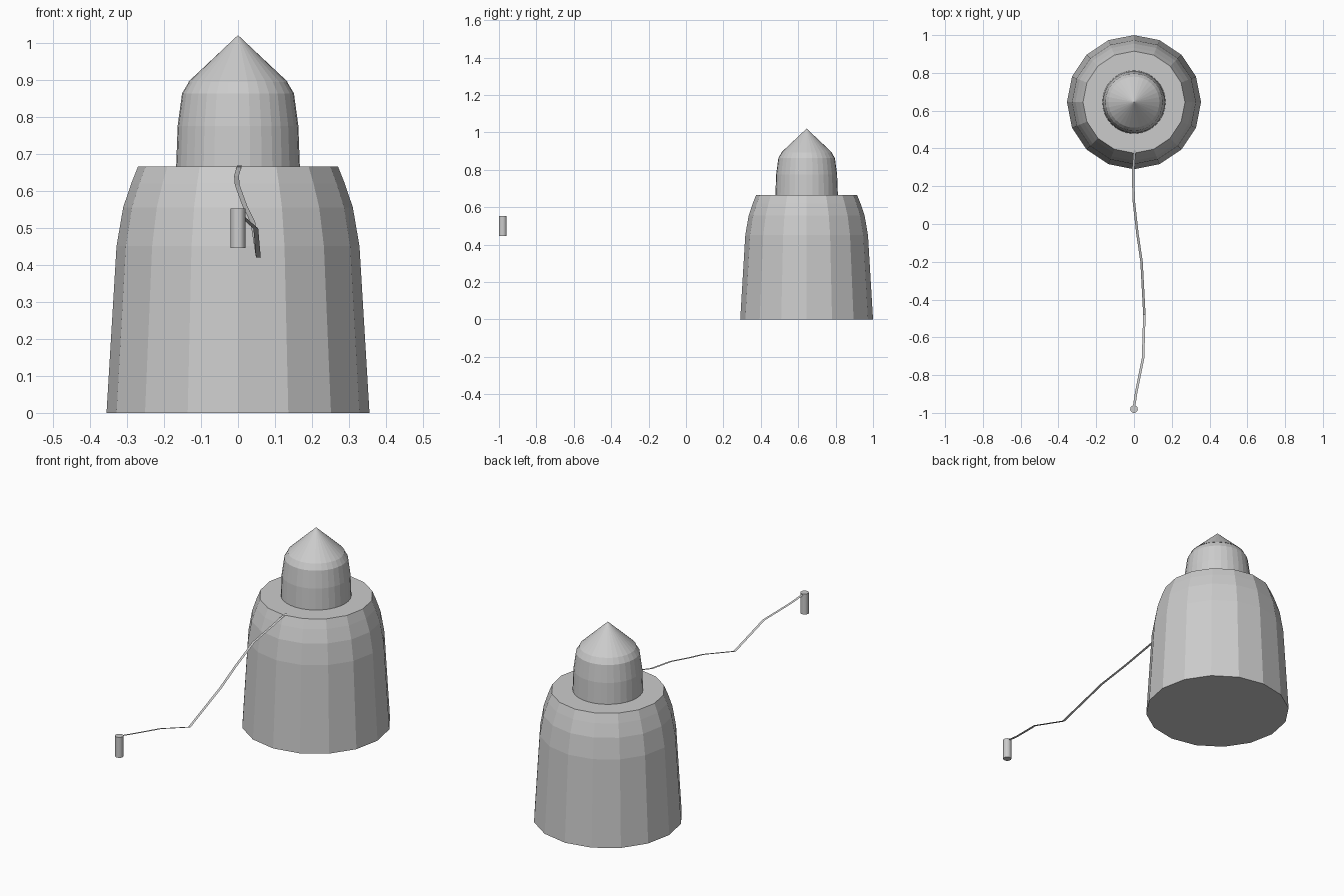
import bpy, bmesh
from math import cos, sin, pi

if "Cube" in bpy.data.objects:
    bpy.data.objects.remove(bpy.data.objects["Cube"])

CENTRE_Y = 0.645


def make_object(name, bm):
    mesh = bpy.data.meshes.new(name)
    bm.to_mesh(mesh)
    bm.free()
    obj = bpy.data.objects.new(name, mesh)
    bpy.context.collection.objects.link(obj)
    return obj


def lathe(name, profile, sides, y):
    """Revolve (radius, z) points around a vertical axis; caps both ends."""
    bm = bmesh.new()
    rings = []
    for r, z in profile:
        if r == 0:
            rings.append([bm.verts.new((0, y, z))])
        else:
            rings.append([bm.verts.new((r * cos(2 * pi * i / sides),
                                        y + r * sin(2 * pi * i / sides), z))
                          for i in range(sides)])
    for low, high in zip(rings, rings[1:]):
        for i in range(sides):
            j = (i + 1) % sides
            if len(high) == 1:
                bm.faces.new((low[i], low[j], high[0]))
            else:
                bm.faces.new((low[i], low[j], high[j], high[i]))
    bm.faces.new(rings[0][::-1])
    if len(rings[-1]) > 1:
        bm.faces.new(rings[-1])
    return make_object(name, bm)


def ribbon(name, path, width):
    """Flat strip following a path, level across x."""
    bm = bmesh.new()
    pairs = [(bm.verts.new((x - width / 2, y, z)),
              bm.verts.new((x + width / 2, y, z))) for x, y, z in path]
    for a, b in zip(pairs, pairs[1:]):
        bm.faces.new((a[0], b[0], b[1], a[1]))
    return make_object(name, bm)


# Wide faceted lower body
lathe("body", [(0.355, 0), (0.328, 0.45), (0.31, 0.555),
               (0.288, 0.62), (0.27, 0.665)], 16, CENTRE_Y)

# Narrow upper body with rounded shoulder
lathe("neck", [(0.167, 0.665), (0.163, 0.775), (0.151, 0.863),
               (0.133, 0.893)], 32, CENTRE_Y)

# Pointed cap
lathe("cone_cap", [(0.135, 0.893), (0, 1.02)], 32, CENTRE_Y)

# Small post at the far end of the cord
lathe("post", [(0.02, 0.445), (0.02, 0.552)], 32, -0.98)

# Slack flat cord from body rim to post
ribbon("cord", [(0.004, 0.39, 0.668), (-0.004, 0.29, 0.64),
                (-0.002, 0.13, 0.615), (0.018, -0.05, 0.56),
                (0.04, -0.2, 0.515), (0.055, -0.48, 0.42),
                (0.048, -0.71, 0.498), (0.032, -0.79, 0.512),
                (0.012, -0.89, 0.53), (0, -0.97, 0.547)], 0.013)
